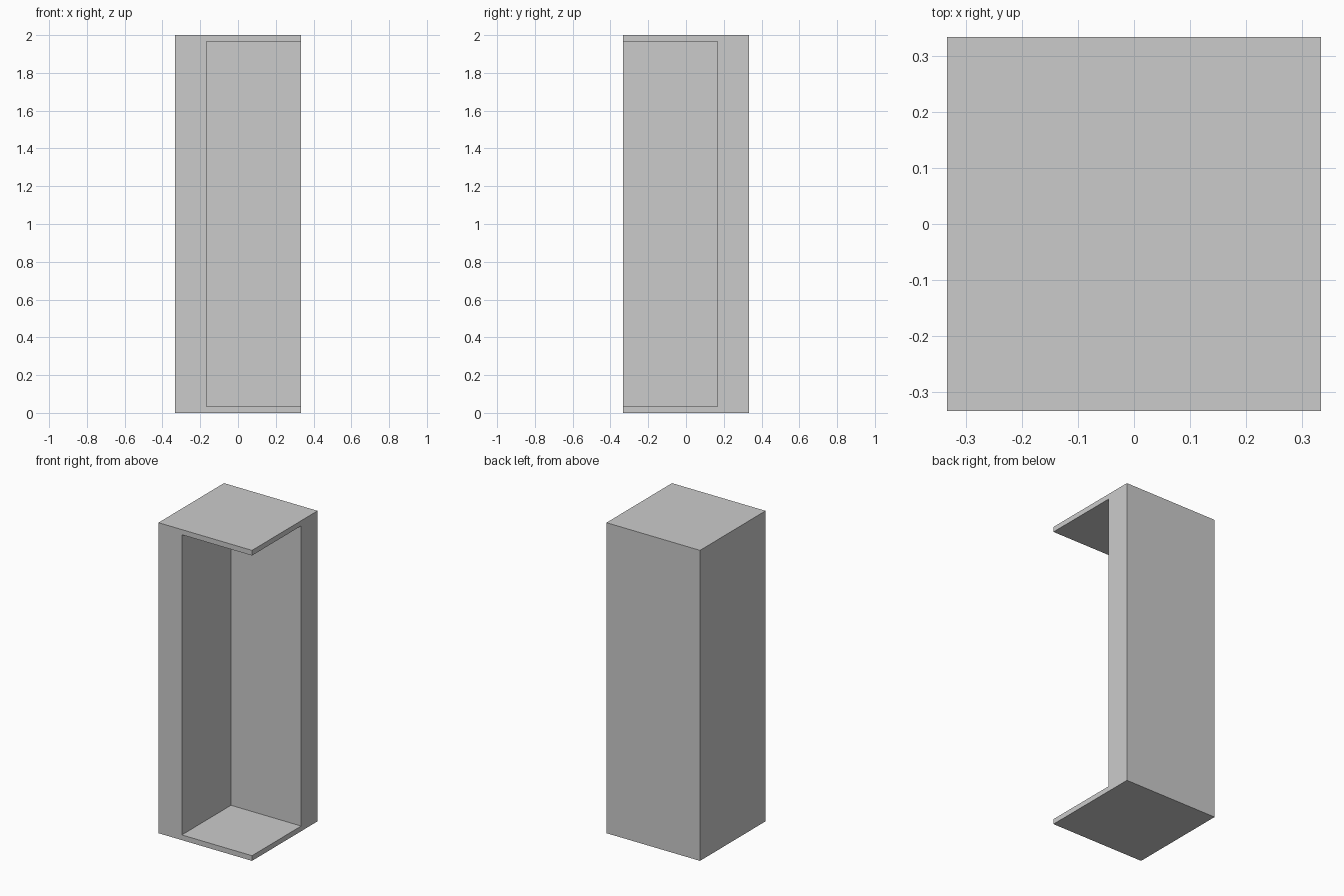
import bpy

if "Cube" in bpy.data.objects:
    bpy.data.objects.remove(bpy.data.objects["Cube"])

H = 1 / 3        # half width of the block
WALL = 1 / 6     # thickness of the two walls
PLATE = 1 / 30   # thickness of top and bottom plates


def box(name, lo, hi):
    """Axis-aligned box between two corners."""
    bpy.ops.mesh.primitive_cube_add(size=1, location=[(a + b) / 2 for a, b in zip(lo, hi)])
    ob = bpy.context.object
    ob.name = name
    ob.scale = [b - a for a, b in zip(lo, hi)]
    bpy.ops.object.transform_apply(location=True, rotation=False, scale=True)
    return ob


# Full block, and the niche open to the front and right
niche = box("niche_cutter", (-H + WALL, -1, PLATE), (1, H - WALL, 2 - PLATE))
niche.hide_render = True
shell = box("corner_cabinet_shell", (-H, -H, 0), (H, H, 2))

# Carve the niche, then drop the cutter
cut = shell.modifiers.new("niche", 'BOOLEAN')
cut.operation = 'DIFFERENCE'
cut.solver = 'EXACT'
cut.object = niche
bpy.ops.object.modifier_apply(modifier=cut.name)
bpy.data.objects.remove(niche)
